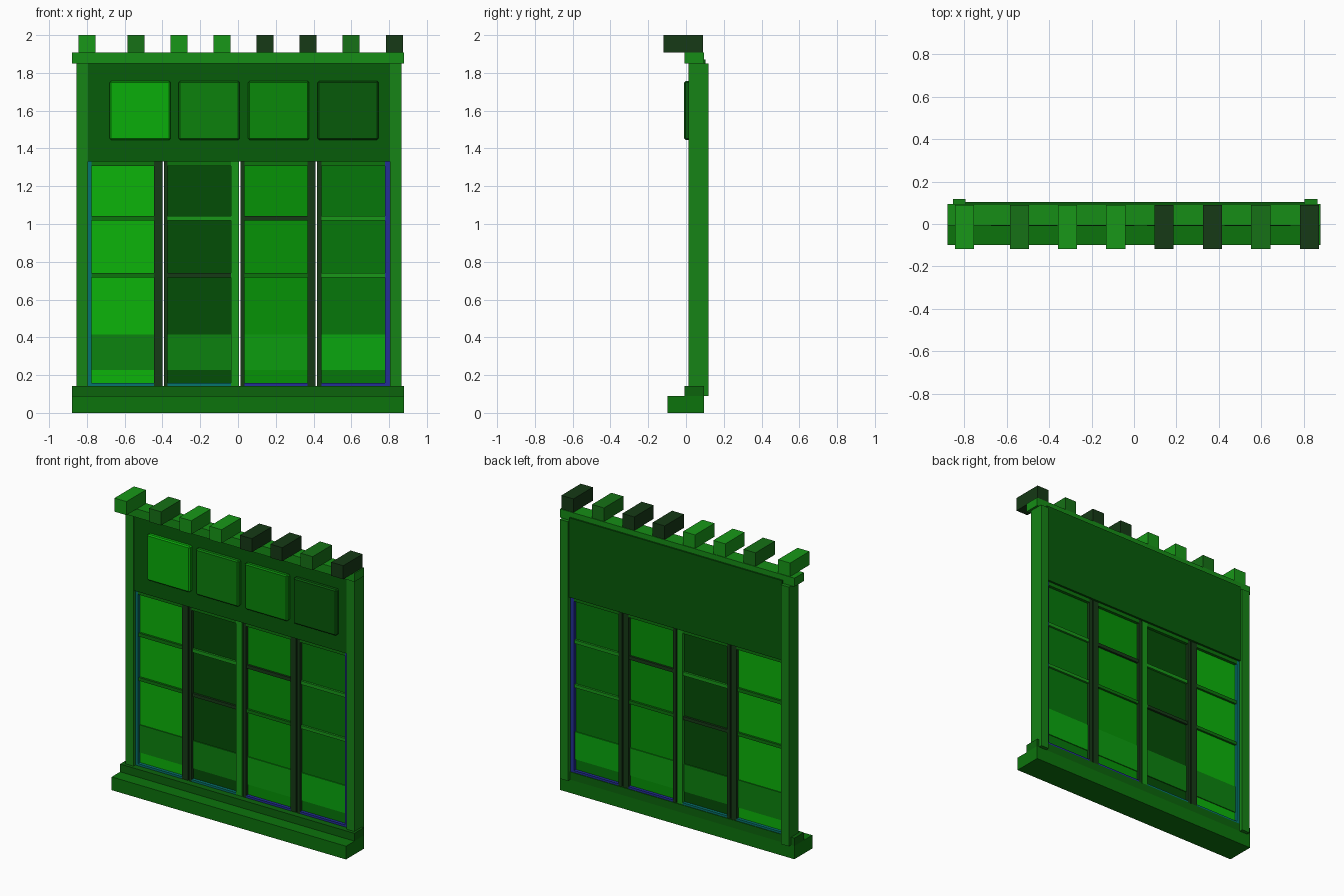
import bpy

if "Cube" in bpy.data.objects:
    bpy.data.objects.remove(bpy.data.objects["Cube"])


def paint(rgb):
    # one material per colour, given as 0-255 display values
    name = "paint_%d_%d_%d" % rgb
    mat = bpy.data.materials.get(name)
    if not mat:
        mat = bpy.data.materials.new(name)
        mat.diffuse_color = [(c / 255) ** 2.2 for c in rgb] + [1]
        mat.use_nodes = True
        mat.node_tree.nodes["Principled BSDF"].inputs["Base Color"].default_value = mat.diffuse_color
    return mat


def box(name, x, y, z, rgb, bevel=0):
    # box from (min, max) ranges
    bpy.ops.mesh.primitive_cube_add(size=1, location=[sum(r) / 2 for r in (x, y, z)])
    ob = bpy.context.object
    ob.name = name
    ob.scale = [r[1] - r[0] for r in (x, y, z)]
    bpy.ops.object.transform_apply(location=False, rotation=False, scale=True)
    ob.data.materials.append(paint(rgb))
    if bevel:
        m = ob.modifiers.new("bevel", 'BEVEL')
        m.width = bevel
        m.segments = 1
    return ob


BODY, LIGHT, DARK = (20, 115, 20), (30, 150, 30), (28, 60, 28)
TEAL, BLUE = (15, 115, 110), (40, 50, 150)

# stepped plinth
box("plinth", (-.88, .88), (-.098, .094), (0, .09), BODY)
box("plinth_step", (-.88, .88), (-.008, .094), (.09, .143), (20, 100, 20))

# side pilasters
for side, x in (("left", (-.855, -.795)), ("right", (.805, .865))):
    box("pilaster_" + side, x, (.014, .118), (.09, 1.85), (28, 130, 28))

# cornice and the row of blocks on it
box("cornice", (-.88, .88), (-.008, .094), (1.85, 1.908), (28, 140, 28))
block_tones = [LIGHT, (28, 112, 28), LIGHT, LIGHT, DARK, DARK, (28, 112, 28), DARK]
for i, cx in enumerate((-.80, -.54, -.313, -.086, .142, .37, .598, .828)):
    box(f"cornice_block_{i+1}", (cx - .045, cx + .045), (-.118, .09), (1.908, 2), block_tones[i])

# fascia board with four raised panels
box("fascia", (-.795, .805), (.02, .104), (1.332, 1.872), (16, 92, 18))
panel_tones = [(18, 172, 18), (20, 128, 20), (18, 135, 18), (16, 90, 18)]
for i, x0 in enumerate((-.68, -.314, .054, .421)):
    box(f"fascia_panel_{i+1}", (x0, x0 + .323), (-.01, .025), (1.445, 1.757), panel_tones[i], .008)

# four glazed doors: outer x range, glass x range, tones
doors = [
    ((-.795, -.401), (-.775, -.444), (20, 178, 18), (20, 130, 22), BODY, BODY, DARK, TEAL),
    ((-.393, .005), (-.372, -.038), (12, 78, 14), (20, 128, 22), LIGHT, DARK, LIGHT, TEAL),
    ((.013, .411), (.035, .368), (15, 145, 15), (20, 155, 22), DARK, BODY, DARK, BLUE),
    ((.419, .805), (.443, .779), (15, 118, 18), (18, 165, 22), LIGHT, LIGHT, BLUE, BLUE),
]
stile_y = (.035, .09)
for n, (o, g, glass, kick, bar_hi, bar_lo, stile, sill) in enumerate(doors, 1):
    p = f"door_{n}_"
    box(p + "glass", (g[0] - .005, g[1] + .005), (.056, .07), (.15, 1.31), glass)
    box(p + "left_stile", (o[0], g[0]), stile_y, (.143, 1.332), TEAL if n == 1 else DARK)
    box(p + "right_stile", (g[1], o[1]), stile_y, (.143, 1.332), stile)
    box(p + "top_rail", g, stile_y, (1.306, 1.332), BODY)
    box(p + "bottom_rail", g, stile_y, (.143, .157), sill)
    box(p + "upper_bar", g, (.042, .084), (1.018, 1.042), bar_hi)
    box(p + "lower_bar", g, (.042, .084), (.718, .74), bar_lo)
    box(p + "kick_panel", g, (.05, .076), (.228, .415), kick)
